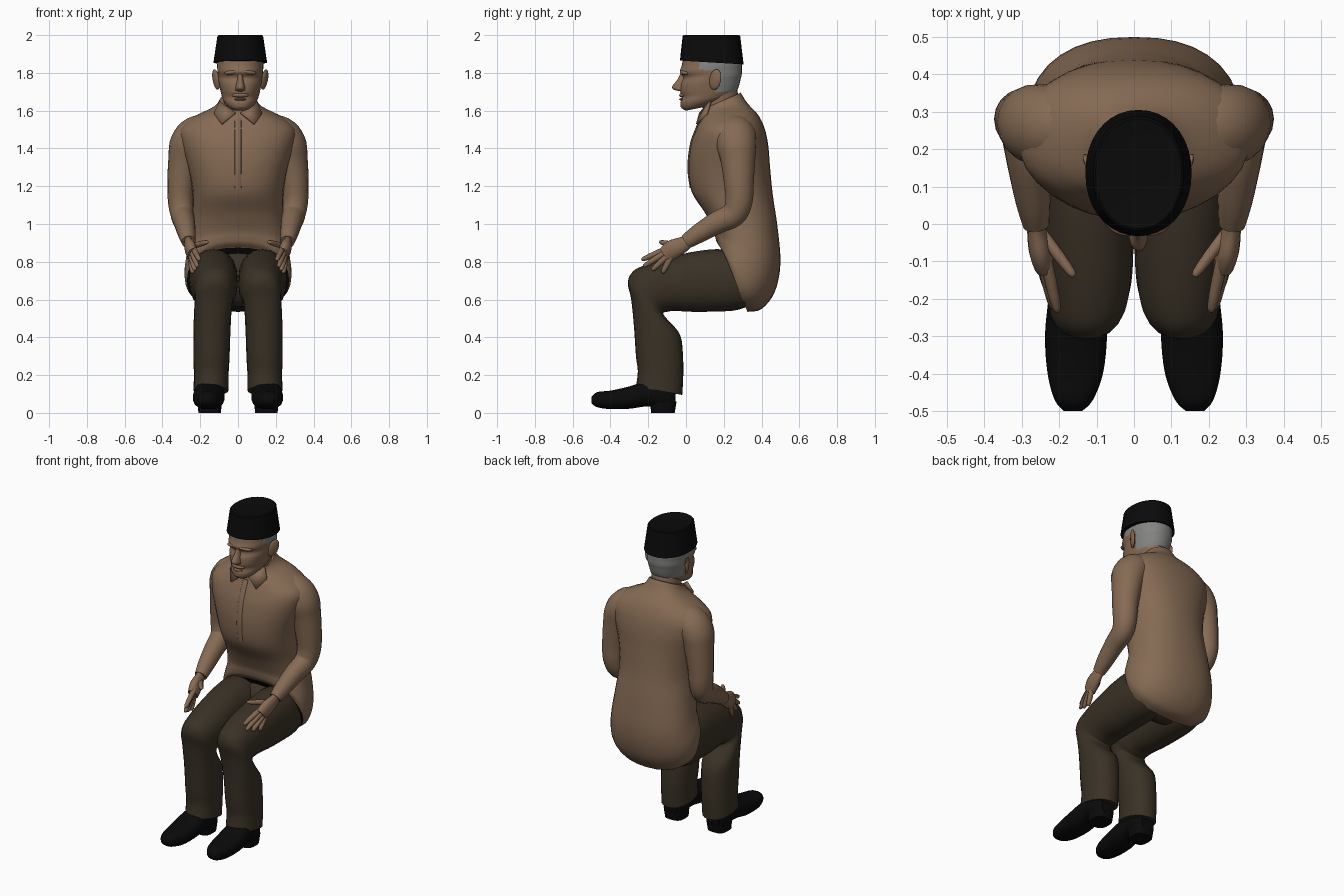
import bpy, bmesh, math
from mathutils import Vector, Matrix


def material(name, rgb):
    m = bpy.data.materials.new(name)
    m.diffuse_color = (*rgb, 1)
    return m


SHIRT = material("shirt brown", (0.235, 0.145, 0.088))
SKIN = material("skin brown", (0.24, 0.145, 0.088))
TROUSER = material("trouser dark brown", (0.042, 0.031, 0.019))
BLACK = material("black", (0.003, 0.003, 0.003))
HAIR = material("hair grey", (0.23, 0.23, 0.22))


def finish(name, bm, mats, mirror=False, angle=50):
    bmesh.ops.recalc_face_normals(bm, faces=bm.faces)
    me = bpy.data.meshes.new(name)
    bm.to_mesh(me)
    bm.free()
    ob = bpy.data.objects.new(name, me)
    bpy.context.collection.objects.link(ob)
    for m in mats:
        me.materials.append(m)
    bpy.ops.object.select_all(action='DESELECT')
    ob.select_set(True)
    bpy.context.view_layer.objects.active = ob
    bpy.ops.object.shade_smooth_by_angle(angle=math.radians(angle))
    if mirror:
        ob.modifiers.new("Mirror", 'MIRROR')
    return ob


def smooth_rows(rows, steps):
    """Catmull-Rom interpolation between rows of numbers."""
    if steps == 1:
        return rows
    out = []
    for i in range(len(rows) - 1):
        a, b, c, d = (rows[min(max(i + k, 0), len(rows) - 1)] for k in (-1, 0, 1, 2))
        for s in range(steps):
            t = s / steps
            out.append([0.5 * (2 * q + (r - p) * t + (2 * p - 5 * q + 4 * r - u) * t * t
                               + (3 * q - p - 3 * r + u) * t ** 3)
                        for p, q, r, u in zip(a, b, c, d)])
    return out + [rows[-1]]


def skin_rings(rings):
    bm = bmesh.new()
    vs = [[bm.verts.new(p) for p in ring] for ring in rings]
    n = len(vs[0])
    for a, b in zip(vs, vs[1:]):
        for i in range(n):
            bm.faces.new((a[i], a[(i + 1) % n], b[(i + 1) % n], b[i]))
    start = bm.faces.new(vs[0])
    bm.faces.new(vs[-1])
    return bm, start


def loft(rows, n=24, e=2.0, steps=4):
    """Each row: front y, front z, back y, back z, centre x, half width."""
    rings = []
    for fy, fz, by, bz, cx, w in smooth_rows(rows, steps):
        ring = []
        for i in range(n):
            t = 2 * math.pi * i / n
            c, s = (math.copysign(abs(f(t)) ** (2 / e), f(t)) for f in (math.cos, math.sin))
            k = (1 + c) / 2
            ring.append((cx + w * s, by + (fy - by) * k, bz + (fz - bz) * k))
        rings.append(ring)
    return skin_rings(rings)


def tube(rows, n=14, flat=1.0, steps=4):
    """Each row: x, y, z, radius."""
    rows = smooth_rows(rows, steps)
    pts = [Vector(r[:3]) for r in rows]
    rings = []
    for i, p in enumerate(pts):
        d = (pts[min(i + 1, len(pts) - 1)] - pts[max(i - 1, 0)]).normalized()
        u = (Vector((1, 0, 0)) - d * d.x).normalized()
        v = d.cross(u)
        r = rows[i][3]
        rings.append([p + u * r * flat * math.cos(2 * math.pi * k / n)
                      + v * r * math.sin(2 * math.pi * k / n) for k in range(n)])
    return skin_rings(rings)[0]


def blob(name, loc, size, mat, rot=(0, 0, 0), mirror=False):
    bm = bmesh.new()
    bmesh.ops.create_uvsphere(bm, u_segments=16, v_segments=10, radius=1)
    m = Matrix.Translation(loc)
    for axis, a in zip("XYZ", rot):
        m = m @ Matrix.Rotation(math.radians(a), 4, axis)
    bm.transform(m @ Matrix.Diagonal((*size, 1)))
    return finish(name, bm, [mat], mirror, 180)


# Shirt: tilted rings from the open hem up to the collar
bm, hem = loft([
    (0.19, 0.875, 0.325, 0.535, 0, 0.27),
    (0.165, 0.90, 0.40, 0.55, 0, 0.283),
    (0.155, 0.93, 0.47, 0.64, 0, 0.28),
    (0.145, 0.97, 0.50, 0.79, 0, 0.262),
    (0.10, 1.06, 0.485, 0.98, 0, 0.245),
    (0.03, 1.17, 0.46, 1.15, 0, 0.24),
    (0.012, 1.30, 0.445, 1.30, 0, 0.265),
    (0.025, 1.42, 0.435, 1.42, 0, 0.30),
    (0.05, 1.495, 0.415, 1.51, 0, 0.305),
    (0.07, 1.545, 0.38, 1.58, 0, 0.24),
    (0.085, 1.59, 0.325, 1.64, 0, 0.13),
    (0.085, 1.605, 0.29, 1.695, 0, 0.098)], n=32, e=2.3)
hem.material_index = 1
finish("shirt", bm, [SHIRT, BLACK])

# Collar flaps
bm = bmesh.new()
flap = [(0.012, 0.08, 1.585), (0.085, 0.063, 1.525), (0.125, 0.115, 1.58), (0.095, 0.135, 1.645)]
bm.faces.new([bm.verts.new(p) for p in flap])
ob = finish("collar", bm, [SHIRT], True)
ob.modifiers.new("Solidify", 'SOLIDIFY').thickness = 0.012

# Button strip down the shirt front
bm, _ = loft([(0.02, 1.19, 0.05, 1.19, 0, 0.018), (0.007, 1.30, 0.05, 1.30, 0, 0.018),
              (0.020, 1.42, 0.06, 1.42, 0, 0.018), (0.045, 1.495, 0.09, 1.495, 0, 0.018),
              (0.072, 1.56, 0.11, 1.56, 0, 0.018)], n=12, e=6)
finish("button_strip", bm, [SHIRT])

# Arms with sleeves, palms and fingers
finish("sleeve", tube([
    (0.13, 0.255, 1.505, 0.085), (0.215, 0.26, 1.475, 0.108), (0.262, 0.267, 1.42, 0.108),
    (0.283, 0.275, 1.34, 0.093),
    (0.30, 0.28, 1.22, 0.08), (0.303, 0.28, 1.12, 0.073), (0.295, 0.25, 1.05, 0.067),
    (0.283, 0.16, 1.005, 0.06), (0.27, 0.06, 0.945, 0.05), (0.262, 0.0, 0.905, 0.039)],
    n=18, flat=0.93), [SHIRT], True, 70)
finish("palm", tube([
    (0.265, 0.02, 0.915, 0.034), (0.26, -0.02, 0.89, 0.043), (0.25, -0.07, 0.865, 0.052),
    (0.24, -0.11, 0.835, 0.045)], flat=0.6), [SKIN], True)
fingers = [(0.232, -0.11, 0.865, 0.205, -0.235, 0.81), (0.24, -0.115, 0.845, 0.215, -0.225, 0.775),
           (0.246, -0.105, 0.825, 0.228, -0.18, 0.755), (0.25, -0.085, 0.815, 0.24, -0.125, 0.74),
           (0.235, -0.04, 0.885, 0.16, -0.14, 0.905)]
for i, f in enumerate(fingers):
    a, b = Vector(f[:3]), Vector(f[3:])
    rows = [(*a.lerp(b, t), r) for t, r in ((-0.2, 0.016), (0.4, 0.016), (0.9, 0.012), (1, 0.005))]
    finish("thumb" if i == 4 else "finger", tube(rows, n=8, steps=2), [SKIN], True, 70)

# Trousers: seat and bent legs
blob("trouser_seat", (0, 0.25, 0.71), (0.21, 0.12, 0.15), TROUSER)
bm, _ = loft([
    (0.32, 0.82, 0.32, 0.56, 0.13, 0.12),
    (0.20, 0.865, 0.24, 0.54, 0.13, 0.13),
    (0.05, 0.855, 0.05, 0.535, 0.128, 0.125),
    (-0.10, 0.82, -0.06, 0.54, 0.122, 0.12),
    (-0.21, 0.785, -0.10, 0.535, 0.12, 0.113),
    (-0.28, 0.75, -0.12, 0.53, 0.123, 0.105),
    (-0.308, 0.69, -0.115, 0.515, 0.128, 0.10),
    (-0.29, 0.60, -0.095, 0.49, 0.133, 0.099),
    (-0.275, 0.45, -0.03, 0.41, 0.138, 0.098),
    (-0.265, 0.30, -0.015, 0.28, 0.14, 0.095),
    (-0.255, 0.22, -0.015, 0.18, 0.142, 0.092),
    (-0.265, 0.14, -0.02, 0.095, 0.143, 0.092)], n=20, e=2.2)
finish("trouser_leg", bm, [TROUSER], True)

# Shoes: rings run from toe to heel, then a heel block
bm, _ = loft([
    (-0.50, 0.085, -0.50, 0.05, 0.163, 0.025),
    (-0.47, 0.11, -0.47, 0.03, 0.161, 0.052),
    (-0.40, 0.118, -0.40, 0.02, 0.157, 0.075),
    (-0.30, 0.14, -0.30, 0.022, 0.155, 0.084),
    (-0.20, 0.17, -0.20, 0.035, 0.152, 0.078),
    (-0.10, 0.15, -0.10, 0.025, 0.15, 0.07),
    (-0.055, 0.13, -0.055, 0.03, 0.15, 0.045)], n=18, e=2.4)
finish("shoe", bm, [BLACK], True)
bm, _ = loft([(-0.185, 0, -0.06, 0, 0.15, 0.06), (-0.19, 0.06, -0.05, 0.06, 0.15, 0.066)],
             n=18, e=3, steps=1)
finish("shoe_heel", bm, [BLACK], True)

# Neck and head
HX = 0.012
bm, _ = loft([(0.11, 1.54, 0.29, 1.58, 0, 0.085), (0.09, 1.60, 0.28, 1.66, 0.006, 0.083),
              (0.09, 1.66, 0.27, 1.72, HX, 0.085)])
finish("neck", bm, [SKIN])
bm, _ = loft([
    (0.0, 1.60, 0.10, 1.62, HX, 0.045),
    (-0.023, 1.613, 0.17, 1.645, HX, 0.07),
    (-0.03, 1.64, 0.23, 1.67, HX, 0.09),
    (-0.022, 1.67, 0.265, 1.70, HX, 0.10),
    (-0.03, 1.70, 0.28, 1.73, HX, 0.107),
    (-0.028, 1.74, 0.29, 1.77, HX, 0.115),
    (-0.014, 1.775, 0.295, 1.79, HX, 0.118),
    (-0.033, 1.805, 0.296, 1.82, HX, 0.121),
    (-0.022, 1.84, 0.295, 1.85, HX, 0.122),
    (-0.01, 1.92, 0.28, 1.92, HX, 0.115)], n=32, e=2.15)
for f in bm.faces:
    c = f.calc_center_median()
    if (c.y > 0.17 and c.z > 1.70) or (c.y > 0.06 and c.z > 1.815):
        f.material_index = 1
finish("head", bm, [SKIN, HAIR], angle=70)

# Face details
bm, _ = loft([(-0.03, 1.795, 0.02, 1.795, HX, 0.012), (-0.045, 1.765, 0.02, 1.765, HX, 0.016),
              (-0.072, 1.73, 0.02, 1.73, HX, 0.024), (-0.066, 1.712, 0.02, 1.708, HX, 0.026),
              (-0.035, 1.703, 0.02, 1.70, HX, 0.018)], n=14)
finish("nose", bm, [SKIN], angle=70)
blob("upper_lip", (HX, -0.014, 1.682), (0.045, 0.022, 0.013), SKIN)
blob("lower_lip", (HX, -0.016, 1.66), (0.032, 0.02, 0.008), SKIN)
blob("chin", (HX, -0.006, 1.628), (0.035, 0.024, 0.02), SKIN)
for s in (-1, 1):
    blob("brow", (HX + s * 0.045, -0.008, 1.803), (0.042, 0.022, 0.012), SKIN, (0, s * 8, s * 18))
    blob("ear", (HX + s * 0.128, 0.155, 1.765), (0.012, 0.034, 0.056), SKIN, (-12, s * 12, -s * 25))

# Cap: tapered, with a faint rim around the crown
bm, _ = loft([(-0.032, 1.865, 0.305, 1.845, HX, 0.142), (-0.018, 1.995, 0.287, 1.995, HX, 0.121),
              (-0.012, 2.0, 0.281, 2.0, HX, 0.115), (0.0, 1.997, 0.269, 1.997, HX, 0.103)],
             n=36, e=2.1, steps=1)
finish("cap", bm, [BLACK], angle=40)
